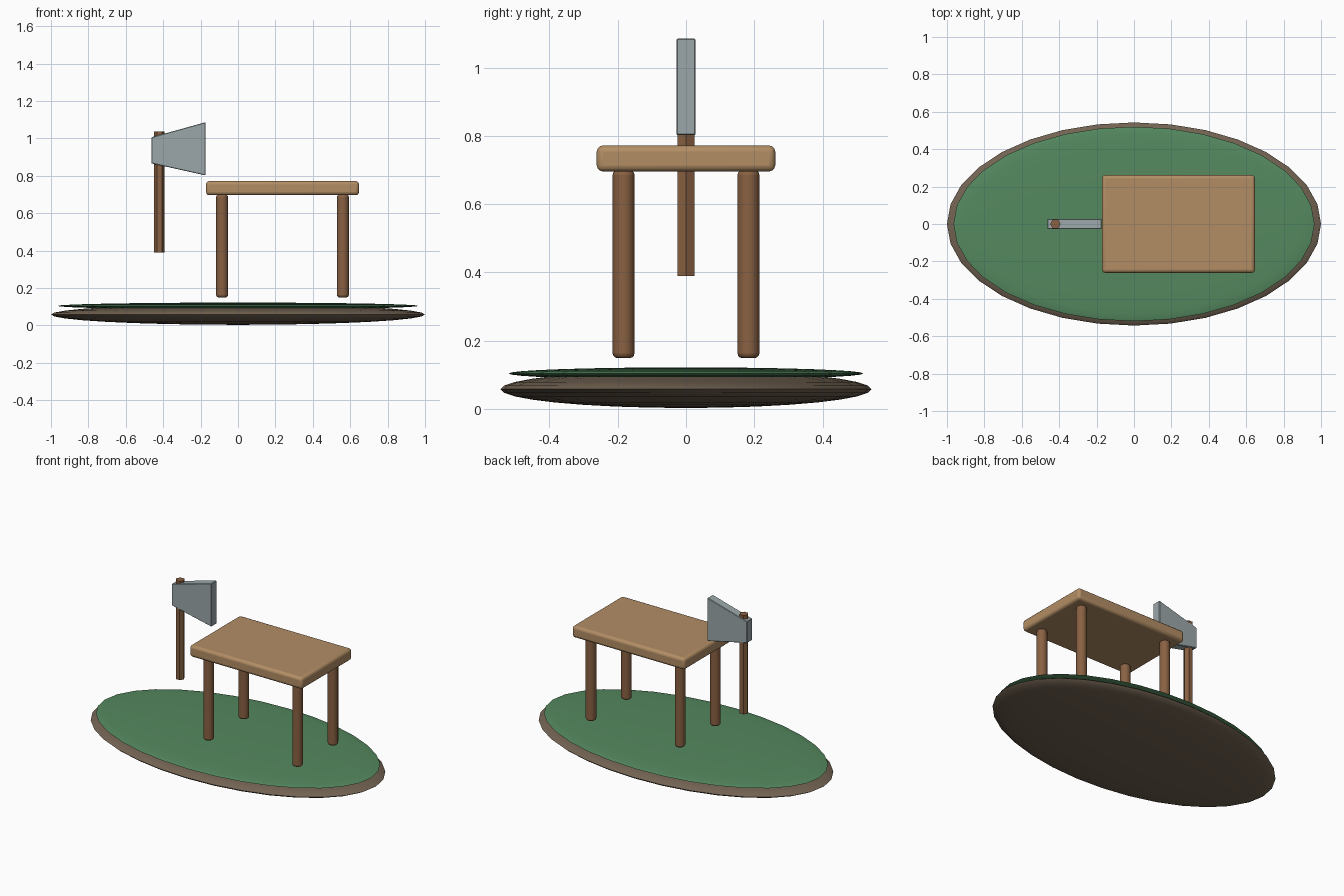
import bpy
import bmesh
from math import radians

if "Cube" in bpy.data.objects:
    bpy.data.objects.remove(bpy.data.objects["Cube"])


def material(name, color):
    m = bpy.data.materials.new(name)
    m.diffuse_color = (*color, 1)
    m.use_nodes = True
    m.node_tree.nodes["Principled BSDF"].inputs["Base Color"].default_value = m.diffuse_color
    return m


SOIL = material("soil", (0.17, 0.125, 0.085))
GRASS = material("grass", (0.09, 0.25, 0.115))
TAN = material("light_wood", (0.45, 0.27, 0.13))
WOOD = material("dark_wood", (0.25, 0.12, 0.055))
STEEL = material("steel", (0.33, 0.39, 0.40))


def finish(name, mat, bevel=0.0, segments=3, smooth=True):
    ob = bpy.context.object
    ob.name = name
    ob.data.materials.append(mat)
    bpy.ops.object.transform_apply(location=False, rotation=False, scale=True)
    if bevel:
        mod = ob.modifiers.new("Bevel", "BEVEL")
        mod.width, mod.segments = bevel, segments
        mod.limit_method = "ANGLE"
        mod.angle_limit = radians(40)
    if smooth:
        bpy.ops.object.shade_smooth_by_angle(angle=radians(35))
    return ob


def disc(name, z, size, mat):
    bpy.ops.mesh.primitive_uv_sphere_add(segments=32, ring_count=16, radius=1, location=(0, 0, z))
    bpy.context.object.scale = size
    finish(name, mat)
    bpy.ops.object.shade_smooth()


def post(name, x, y, z0, z1, r, sides, bevel, turn=0):
    bpy.ops.mesh.primitive_cylinder_add(vertices=sides, radius=r, depth=z1 - z0,
                                        location=(x, y, (z0 + z1) / 2),
                                        rotation=(0, 0, radians(turn)))
    finish(name, WOOD, bevel, smooth=sides > 8)


# Oval ground: soil with a thinner grass lens on top
disc("soil_base", 0.058, (1.0, 0.543, 0.055), SOIL)
disc("grass_top", 0.104, (0.965, 0.52, 0.018), GRASS)

# Table
bpy.ops.mesh.primitive_cube_add(size=1, location=(0.238, 0, 0.734))
bpy.context.object.scale = (0.818, 0.523, 0.076)
finish("table_top", TAN, 0.018)
for side_x, x in (("left", -0.085), ("right", 0.561)):
    for side_y, y in (("front", -0.183), ("back", 0.183)):
        post(f"{side_y}_{side_x}_leg", x, y, 0.149, 0.70, 0.032, 16, 0.014)

# Axe handle, six-sided with corners towards +-x
post("axe_handle", -0.42, 0, 0.389, 1.037, 0.028, 6, 0, 30)

# Axe blade: trapezoid profile extruded along y
bm = bmesh.new()
profile = [(-0.463, 0.866), (-0.174, 0.802), (-0.174, 1.086), (-0.463, 1.006)]
face = bm.faces.new([bm.verts.new((x, -0.028, z)) for x, z in profile])
ext = bmesh.ops.extrude_face_region(bm, geom=[face])
bmesh.ops.translate(bm, vec=(0, 0.056, 0),
                    verts=[g for g in ext["geom"] if isinstance(g, bmesh.types.BMVert)])
bmesh.ops.recalc_face_normals(bm, faces=bm.faces)
mesh = bpy.data.meshes.new("axe_blade")
bm.to_mesh(mesh)
bm.free()
blade = bpy.data.objects.new("axe_blade", mesh)
bpy.context.collection.objects.link(blade)
bpy.context.view_layer.objects.active = blade
bpy.ops.object.select_all(action="DESELECT")
blade.select_set(True)
finish("axe_blade", STEEL, 0.003, 1, smooth=False)
